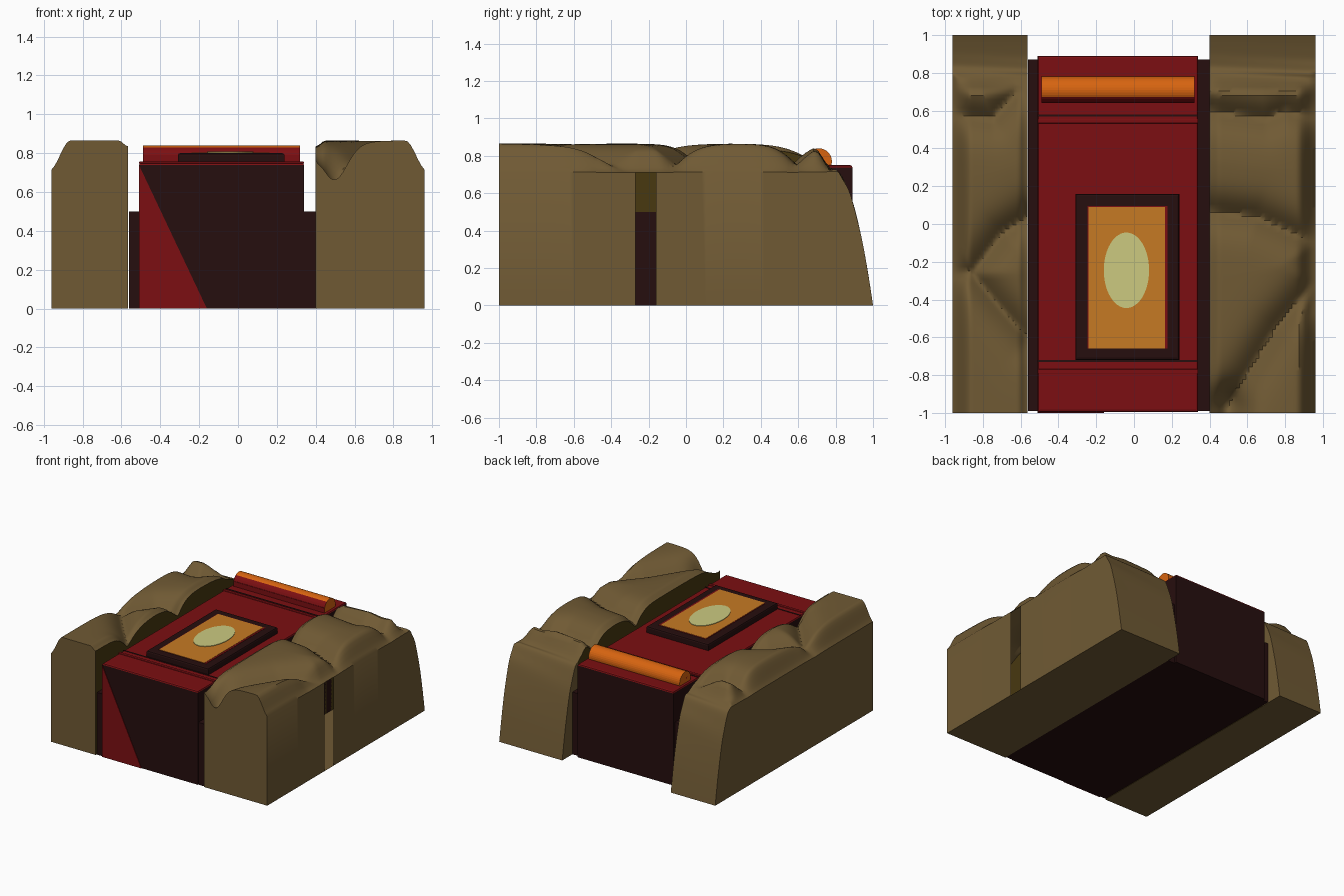
import bpy, bmesh, math
from mathutils import Vector

old = bpy.data.objects.get("Cube")
if old:
    bpy.data.objects.remove(old, do_unlink=True)


def material(name, rgb):
    """Flat material from 0-255 display values."""
    lin = [((c / 255 + 0.055) / 1.055) ** 2.4 for c in rgb]
    m = bpy.data.materials.new(name)
    m.use_nodes = True
    m.diffuse_color = (*lin, 1)
    m.node_tree.nodes["Principled BSDF"].inputs["Base Color"].default_value = (*lin, 1)
    return m


BROWN = material("rock brown", (112, 90, 52))
OLIVE = material("dark olive", (72, 56, 16))
RED = material("deep red", (124, 15, 18))
DARK = material("dark maroon", (38, 14, 14))
ORANGE = material("roll orange", (215, 100, 16))
AMBER = material("panel amber", (198, 122, 36))
PALE = material("pale yellow", (204, 202, 128))


def finish(name, bm, *mats):
    bmesh.ops.recalc_face_normals(bm, faces=bm.faces)
    me = bpy.data.meshes.new(name)
    bm.to_mesh(me)
    bm.free()
    for m in mats:
        me.materials.append(m)
    ob = bpy.data.objects.new(name, me)
    bpy.context.collection.objects.link(ob)
    return ob


def box(name, x, y, z, mat, top=None, bevel=0):
    bm = bmesh.new()
    bmesh.ops.create_cube(bm, size=1)
    for v in bm.verts:
        v.co = [(r[0] + r[1]) / 2 + c * (r[1] - r[0]) for c, r in zip(v.co, (x, y, z))]
    if bevel:
        edges = [e for e in bm.edges if all(v.co.z > z[1] - 1e-4 for v in e.verts)]
        bmesh.ops.bevel(bm, geom=edges, offset=bevel, segments=2, affect='EDGES', profile=0.5)
    bm.normal_update()
    for f in bm.faces:
        f.material_index = 1 if top and f.normal.z > 0.1 else 0
    return finish(name, bm, mat, top or mat)


def prism(name, points, offset, mat):
    """Extrude a flat outline along an offset."""
    bm = bmesh.new()
    face = bm.faces.new([bm.verts.new(p) for p in points])
    new = bmesh.ops.extrude_face_region(bm, geom=[face])["geom"]
    bmesh.ops.translate(bm, vec=offset,
                        verts=[g for g in new if isinstance(g, bmesh.types.BMVert)])
    if not face.is_valid or len(bm.faces) < len(points) + 2:
        bm.faces.new([v for v in bm.verts][:len(points)])
    return finish(name, bm, mat)


# Central base and red-topped slab
box("core_base", (-0.56, 0.40), (-0.99, 0.87), (0, 0.5), DARK)
box("slab", (-0.51, 0.34), (-0.995, 0.89), (0, 0.75), DARK, RED, 0.012)
prism("front_triangle", [(-0.51, -0.996, 0), (-0.16, -0.996, 0), (-0.51, -0.996, 0.74)],
      (0, -0.004, 0), RED)

# Seams across the slab
for i, y in enumerate((0.575, -0.725)):
    box(f"seam_{i}", (-0.51, 0.34), (y - 0.005, y + 0.005), (0.748, 0.753), DARK)
for i, y in enumerate((0.545, -0.78)):
    box(f"ledge_{i}", (-0.51, 0.34), (y - 0.012, y + 0.012), (0.748, 0.756), RED, bevel=0.004)

# Framed panel with an oval
box("panel_frame", (-0.31, 0.24), (-0.72, 0.16), (0.74, 0.80), DARK, bevel=0.012)
box("panel_edge", (-0.245, 0.178), (-0.66, 0.095), (0.797, 0.802), RED)
box("panel_face", (-0.24, 0.163), (-0.66, 0.09), (0.797, 0.804), AMBER)
bm = bmesh.new()
bmesh.ops.create_cone(bm, cap_ends=True, segments=48, radius1=1, radius2=1, depth=0.006)
for v in bm.verts:
    v.co = (-0.04 + 0.12 * v.co.x, -0.245 + 0.2 * v.co.y, 0.805 + v.co.z)
finish("panel_oval", bm, PALE)

# Roll: orange on top and behind, red in front
bm = bmesh.new()
bmesh.ops.create_cone(bm, cap_ends=True, segments=32, radius1=0.07, radius2=0.07, depth=0.81)
for v in bm.verts:
    v.co = (-0.085 + v.co.z, 0.71 + v.co.x, 0.77 + v.co.y)
bm.normal_update()
for f in bm.faces:
    f.material_index = 1 if f.normal.y < -0.6 else 0
finish("roll", bm, ORANGE, RED)
box("roll_foot", (-0.49, 0.32), (0.64, 0.70), (0.74, 0.79), RED)


def seg_dist(p, a, b):
    a, b = Vector(a), Vector(b)
    t = max(0, min(1, (p - a).dot(b - a) / (b - a).length_squared))
    return (p - a - (b - a) * t).length


def smooth(t):
    t = max(0, min(1, t))
    return t * t * (3 - 2 * t)


def rock(name, inner, outer, creases, notch=None, corner_dip=False):
    """Lumpy boulder row: a height grid with walls and a floor."""
    nx, ny = 32, 110
    bm = bmesh.new()
    ys = [-1 + 1.77 * j / 80 for j in range(81)] + [0.77 + 0.23 * j / 29 for j in range(1, 30)]
    ny = len(ys) - 1

    def height(x, y):
        edge = abs(outer - x)
        p = Vector((x, y))
        valley = 0
        for line in creases:
            d = min(seg_dist(p, a, b) for a, b in zip(line, line[1:]))
            valley = max(valley, math.exp(-(d / 0.085) ** 1.3))
        h = 0.71 + 0.155 * smooth((edge + 0.012) / 0.11) * (1 - 0.75 * valley)
        h -= 0.03 * smooth(1 - abs(x - inner) / 0.05)
        if corner_dip:
            h -= 0.16 * math.exp(-((x - 0.49) / 0.09) ** 2 - ((y + 1) / 0.12) ** 2)
        if y > 0.68:
            t = max(0, (y - 0.77) / 0.23)
            cap = 0.73 * (1 - t ** 2.2) + 0.008 * math.sin(t * 20 + x * 5) * (1 - t)
            h += (min(cap, h) - h) * smooth((y - 0.68) / 0.10)
        return max(h, 0)

    xs = [inner + (outer - inner) * i / nx for i in range(nx + 1)]
    top = [[bm.verts.new((x, y, height(x, y))) for x in xs] for y in ys]
    low = [[bm.verts.new((x, y, 0)) for x in (inner, outer)] for y in ys]
    for j in range(ny):
        for i in range(nx):
            bm.faces.new((top[j][i], top[j][i + 1], top[j + 1][i + 1], top[j + 1][i]))
        bm.faces.new((low[j][0], low[j][1], low[j + 1][1], low[j + 1][0]))
        f = bm.faces.new((top[j][0], top[j + 1][0], low[j + 1][0], low[j][0]))
        f.material_index = 1 if ys[j] < 0.8 else 0
        # A narrow tapered gap stays open in the outer wall
        if notch and notch[0] < ys[j] < notch[1]:
            continue
        bm.faces.new((top[j][nx], top[j + 1][nx], low[j + 1][1], low[j][1]))
    bm.faces.new(top[0] + low[0][::-1])
    bmesh.ops.remove_doubles(bm, verts=bm.verts, dist=1e-5)
    ob = finish(name, bm, BROWN, OLIVE)
    bpy.ops.object.select_all(action='DESELECT')
    ob.select_set(True)
    bpy.context.view_layer.objects.active = ob
    bpy.ops.object.shade_smooth_by_angle(angle=math.radians(40))


rock("left_rocks", 0.40, 0.96,
     [[(0.40, 0.07), (0.65, 0.04), (0.96, -0.10)],
      [(0.40, 0.60), (0.70, 0.56), (0.80, 0.60), (0.96, 0.57)],
      [(0.96, -0.30), (0.75, -0.55), (0.52, -0.92)],
      [(0.96, -0.10), (0.96, -0.45)]],
     notch=(-0.27, -0.16), corner_dip=True)
rock("right_rocks", -0.565, -0.96,
     [[(-0.96, 0.58), (-0.75, 0.56), (-0.62, 0.70)],
      [(-0.96, -0.27), (-0.85, -0.25), (-0.70, -0.05), (-0.565, 0.04)],
      [(-0.85, -0.27), (-0.70, -0.45), (-0.565, -0.60)]])
